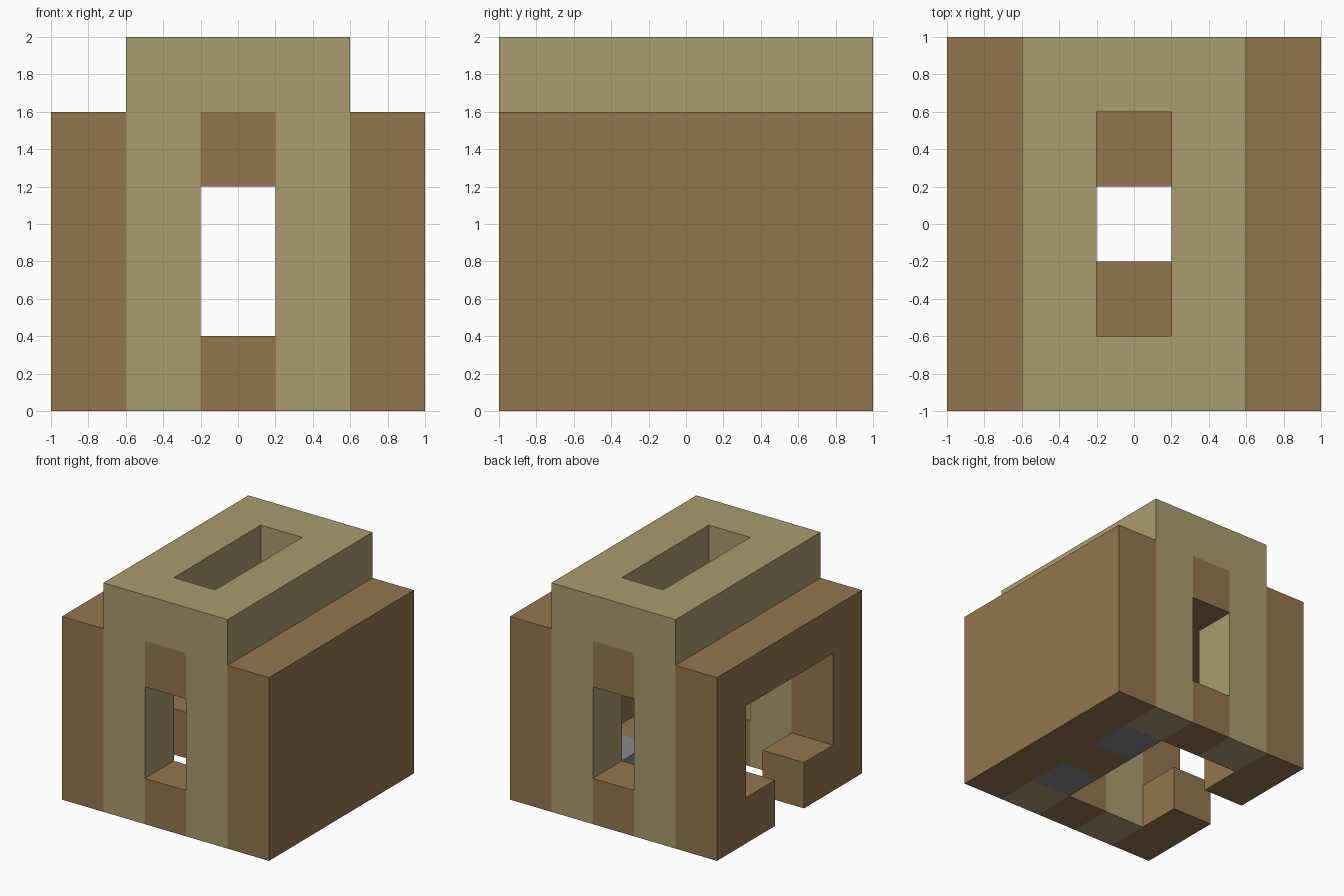
import bpy
import bmesh
from mathutils import Vector

cube = bpy.data.objects.get("Cube")
if cube:
    bpy.data.objects.remove(cube, do_unlink=True)


def material(name, rgb):
    mat = bpy.data.materials.new(name)
    mat.use_nodes = True
    color = (*rgb, 1.0)
    mat.diffuse_color = color
    mat.node_tree.nodes["Principled BSDF"].inputs["Base Color"].default_value = color
    return mat


brown = material("brown wood", (0.288, 0.181, 0.076))
tan = material("pale tan", (0.402, 0.332, 0.162))
grey = material("grey stone", (0.242, 0.242, 0.275))


def extrude(name, mat, outline, direction):
    """Solid made by sweeping a flat outline along a direction."""
    bm = bmesh.new()
    face = bm.faces.new([bm.verts.new(p) for p in outline])
    swept = bmesh.ops.extrude_face_region(bm, geom=[face], use_keep_orig=True)
    moved = [v for v in swept["geom"] if isinstance(v, bmesh.types.BMVert)]
    bmesh.ops.translate(bm, verts=moved, vec=Vector(direction))
    bmesh.ops.recalc_face_normals(bm, faces=bm.faces)
    mesh = bpy.data.meshes.new(name)
    bm.to_mesh(mesh)
    bm.free()
    mesh.materials.append(mat)
    obj = bpy.data.objects.new(name, mesh)
    bpy.context.collection.objects.link(obj)
    return obj


def box(name, mat, x, y, z):
    """Box given by its ranges along each axis."""
    outline = [(x[0], y[0], z[0]), (x[1], y[0], z[0]),
               (x[1], y[1], z[0]), (x[0], y[1], z[0])]
    return extrude(name, mat, outline, (0, 0, z[1] - z[0]))


def span(side, near, far):
    return tuple(sorted((side * near, side * far)))


# Grid steps: half opening, inner wall, outer wall
A, B, C = 0.2, 0.6, 1.0
# Heights: sill, lintel, shoulder, roof
SILL, LINTEL, SHOULDER, ROOF = 0.4, 1.2, 1.6, 2.0
MIDDLE, INNER, FULL = (-A, A), (-B, B), (-C, C)

# Side walls: one solid, one with a wide opening and a gap in its sill
box("left_wall", brown, (B, C), FULL, (0, SHOULDER))
half = [(A, 0), (A, SILL), (B, SILL), (B, LINTEL)]
opening = [(-y, z) for y, z in half] + half[::-1]
wall = opening + [(C, 0), (C, SHOULDER), (-C, SHOULDER), (-C, 0)]
extrude("right_wall", brown, [(-C, y, z) for y, z in wall], (C - B, 0, 0))

# Front and back portals with brown sill and lintel
arch = [(-B, 0), (-A, 0), (-A, SHOULDER), (A, SHOULDER),
        (A, 0), (B, 0), (B, ROOF), (-B, ROOF)]
for side, label in ((-1, "front"), (1, "back")):
    depth = span(side, B, C)
    extrude(label + "_portal", tan, [(x, depth[0], z) for x, z in arch], (0, C - B, 0))
    box(label + "_sill", brown, MIDDLE, depth, (0, SILL))
    box(label + "_lintel", brown, MIDDLE, depth, (LINTEL, SHOULDER))
    # Ceiling ends beside the central hole, and stone floor blocks
    box(label + "_ceiling", brown, MIDDLE, span(side, A, B), (LINTEL, SHOULDER))
    box(label + "_stone", grey, (A, B), span(side, A, B), (0, SILL))

# Long roof rails around the slot, with ceiling slabs under them
for side, label in ((1, "left"), (-1, "right")):
    box(label + "_roof_rail", tan, span(side, A, B), INNER, (SHOULDER, ROOF))
    box(label + "_ceiling", brown, span(side, A, B), INNER, (LINTEL, SHOULDER))

# Floor block between the two stones
box("floor_block", brown, (A, B), MIDDLE, (0, SILL))
